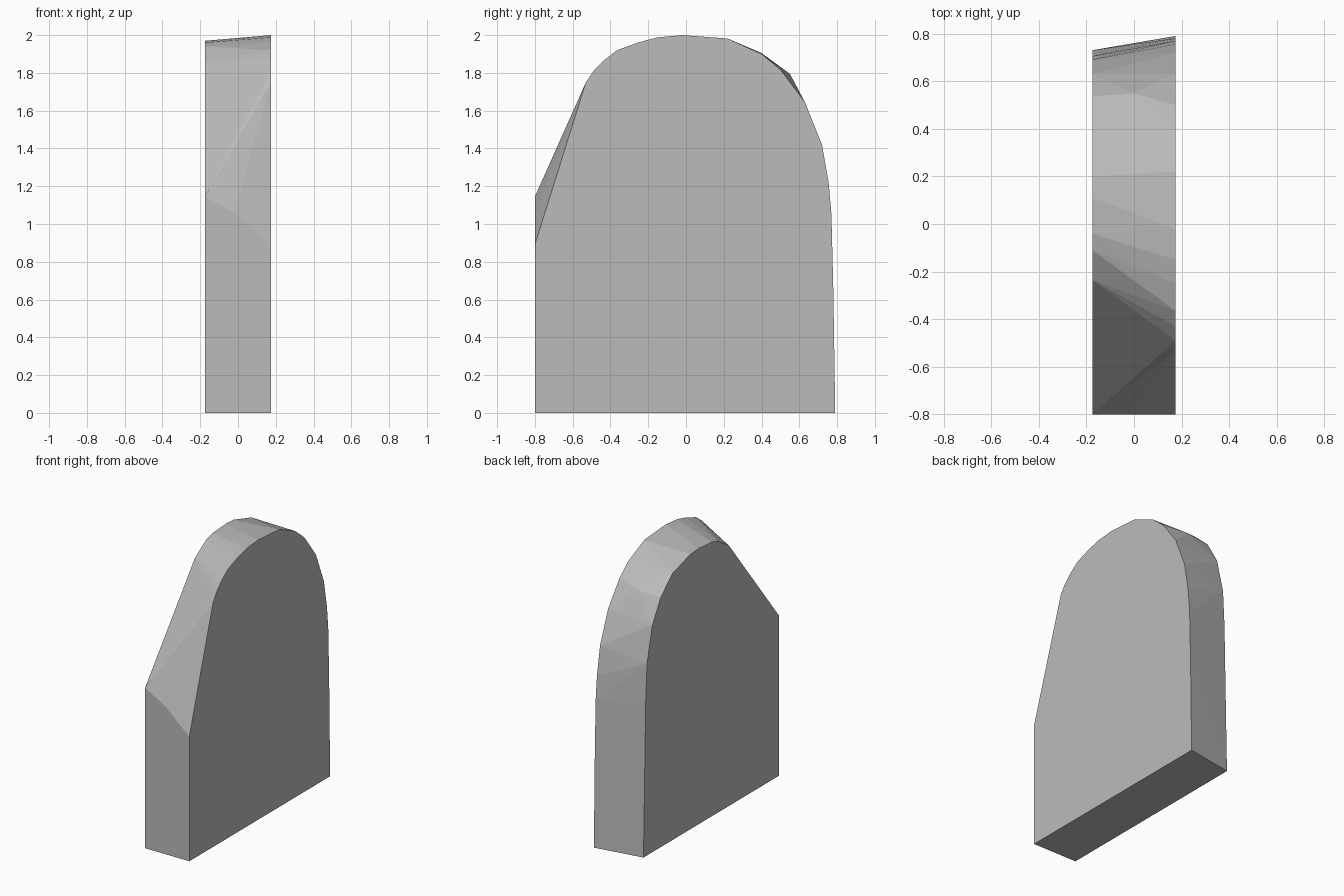
import bpy
import bmesh

HALF_WIDTH = 0.175

# Remove the default object
default_cube = bpy.data.objects.get("Cube")
if default_cube:
    bpy.data.objects.remove(default_cube, do_unlink=True)


def make_material(name, colour):
    material = bpy.data.materials.new(name)
    material.use_nodes = True
    material.diffuse_color = colour
    shader = material.node_tree.nodes["Principled BSDF"]
    shader.inputs["Base Color"].default_value = colour
    return material


def convex_block(name, points, material):
    """Skin a set of outline points with one closed flat-faced surface."""
    bm = bmesh.new()
    for point in points:
        bm.verts.new(point)
    result = bmesh.ops.convex_hull(bm, input=bm.verts[:])
    unused = {item for item in result["geom_interior"] + result["geom_unused"]
              if isinstance(item, bmesh.types.BMVert)}
    bmesh.ops.delete(bm, geom=list(unused), context="VERTS")
    # Merge the coplanar triangles of the flat sides and base
    bmesh.ops.dissolve_limit(bm, angle_limit=0.002,
                             verts=bm.verts[:], edges=bm.edges[:])
    bmesh.ops.recalc_face_normals(bm, faces=bm.faces[:])
    mesh = bpy.data.meshes.new(name)
    bm.to_mesh(mesh)
    bm.free()
    mesh.materials.append(material)
    block = bpy.data.objects.new(name, mesh)
    bpy.context.scene.collection.objects.link(block)
    return block


# Left side outline as (y, z): taller arch with a steep front slope
left_outline = [
    (-0.8, 0), (-0.8, 0.89), (-0.53, 1.75), (-0.49, 1.81), (-0.43, 1.87),
    (-0.365, 1.92), (-0.25, 1.962), (-0.15, 1.988), (-0.02, 2), (0.22, 1.982),
    (0.4, 1.9), (0.5, 1.817), (0.63, 1.645), (0.72, 1.42), (0.755, 1.22),
    (0.77, 1.05), (0.78, 0.65), (0.79, 0),
]

# Right side outline: narrower arch with a long, shallow front slope
right_outline = [
    (-0.8, 0), (-0.8, 1.145), (-0.235, 1.86), (-0.11, 1.94), (-0.04, 1.96),
    (0.11, 1.97), (0.2, 1.965), (0.4, 1.905), (0.535, 1.785), (0.63, 1.62),
    (0.69, 1.37), (0.705, 1.1), (0.73, 0),
]

# Slight bulges halfway across the front and back edges
middle_points = [(-0.02, -0.8, 1.06), (0, 0.55, 1.795)]

outline_points = [(HALF_WIDTH, y, z) for y, z in left_outline]
outline_points += [(-HALF_WIDTH, y, z) for y, z in right_outline]
outline_points += middle_points

grey = make_material("plain grey", (0.5, 0.5, 0.5, 1))
convex_block("arched_block", outline_points, grey)
